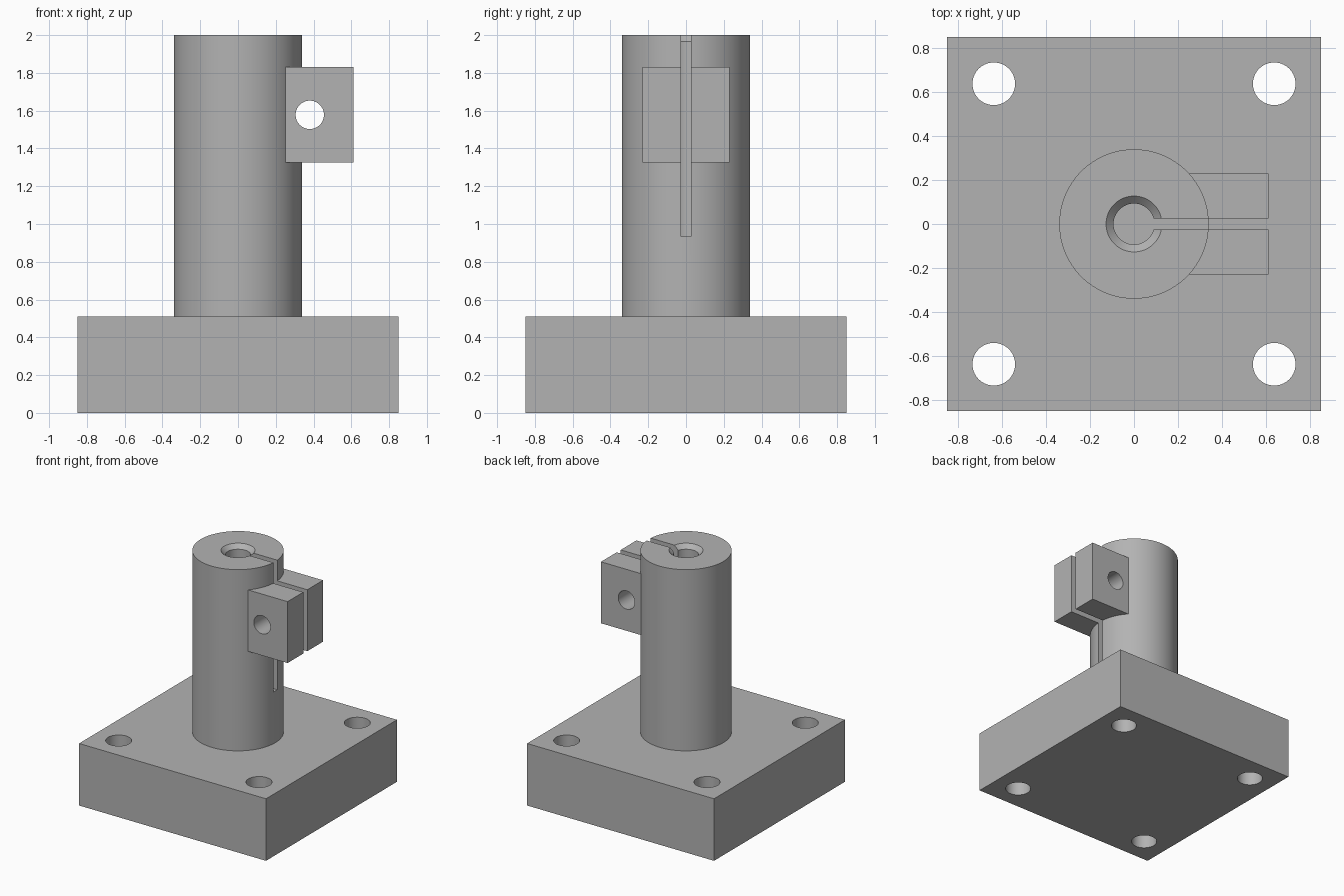
import bpy
import math

cube = bpy.data.objects.get("Cube")
if cube:
    bpy.data.objects.remove(cube, do_unlink=True)

# Plain grey metal
metal = bpy.data.materials.new("grey_metal")
metal.use_nodes = True
GREY = (0.45, 0.45, 0.45, 1)
metal.diffuse_color = GREY
metal.node_tree.nodes["Principled BSDF"].inputs["Base Color"].default_value = GREY


def box(name, x, y, z):
    """Box given by (low, high) pairs on each axis."""
    bpy.ops.mesh.primitive_cube_add(size=1)
    ob = bpy.context.object
    ob.name = name
    ob.location = [sum(p) / 2 for p in (x, y, z)]
    ob.scale = [p[1] - p[0] for p in (x, y, z)]
    bpy.ops.object.transform_apply(location=True, scale=True)
    return ob


def rod(name, radius, low, high, x=0, y=0, top_radius=None, sides=96):
    """Upright cylinder or cone between two heights."""
    bpy.ops.mesh.primitive_cone_add(
        vertices=sides, radius1=radius,
        radius2=radius if top_radius is None else top_radius,
        depth=high - low, location=(x, y, (low + high) / 2))
    ob = bpy.context.object
    ob.name = name
    bpy.ops.object.transform_apply(location=True)
    return ob


def combine(target, tool, operation):
    """Apply a boolean and discard the tool."""
    tool.hide_render = True
    mod = target.modifiers.new(operation.lower(), 'BOOLEAN')
    mod.operation = operation
    mod.solver = 'EXACT'
    mod.object = tool
    bpy.context.view_layer.objects.active = target
    bpy.ops.object.modifier_apply(modifier=mod.name)
    bpy.data.objects.remove(tool, do_unlink=True)


def finish(ob):
    ob.data.materials.clear()
    ob.data.materials.append(metal)
    bpy.ops.object.select_all(action='DESELECT')
    ob.select_set(True)
    bpy.context.view_layer.objects.active = ob
    bpy.ops.object.shade_smooth_by_angle(angle=math.radians(30))


HALF, BASE_TOP, TOP = 0.85, 0.51, 2.0
SLOT_BOTTOM, SLOT = 0.935, 0.026
BORE, BORE_RIM, CHAMFER = 0.093, 0.127, 0.034

# Square base with four mounting holes
base = box("base_plate", (-HALF, HALF), (-HALF, HALF), (0, BASE_TOP))
for sx in (-1, 1):
    for sy in (-1, 1):
        hole = rod("mounting_hole", 0.097, -0.1, BASE_TOP + 0.1,
                   sx * 0.638, sy * 0.638, sides=64)
        combine(base, hole, 'DIFFERENCE')
finish(base)

# Column joined with the clamp block
column = rod("clamp_column", 0.34, BASE_TOP, TOP)
combine(column, box("clamp_block", (0.2, 0.612), (-0.23, 0.23), (1.325, 1.83)), 'UNION')

# Bore with chamfered mouth
combine(column, rod("bore", BORE, SLOT_BOTTOM, TOP + 0.1), 'DIFFERENCE')
rise = 0.05
flare = BORE_RIM + (BORE_RIM - BORE) * rise / CHAMFER
combine(column, rod("bore_chamfer", BORE, TOP - CHAMFER, TOP + rise,
                    top_radius=flare), 'DIFFERENCE')

# Slot that splits the wall and the block into two ears
combine(column, box("slot", (0, 0.8), (-SLOT, SLOT), (SLOT_BOTTOM, TOP + 0.1)), 'DIFFERENCE')

# Clamp bolt hole through both ears
bolt = rod("bolt_hole", 0.075, -0.5, 0.5, sides=64)
bolt.rotation_euler = (math.pi / 2, 0, 0)
bolt.location = (0.38, 0, 1.578)
bpy.context.view_layer.update()
combine(column, bolt, 'DIFFERENCE')
finish(column)
